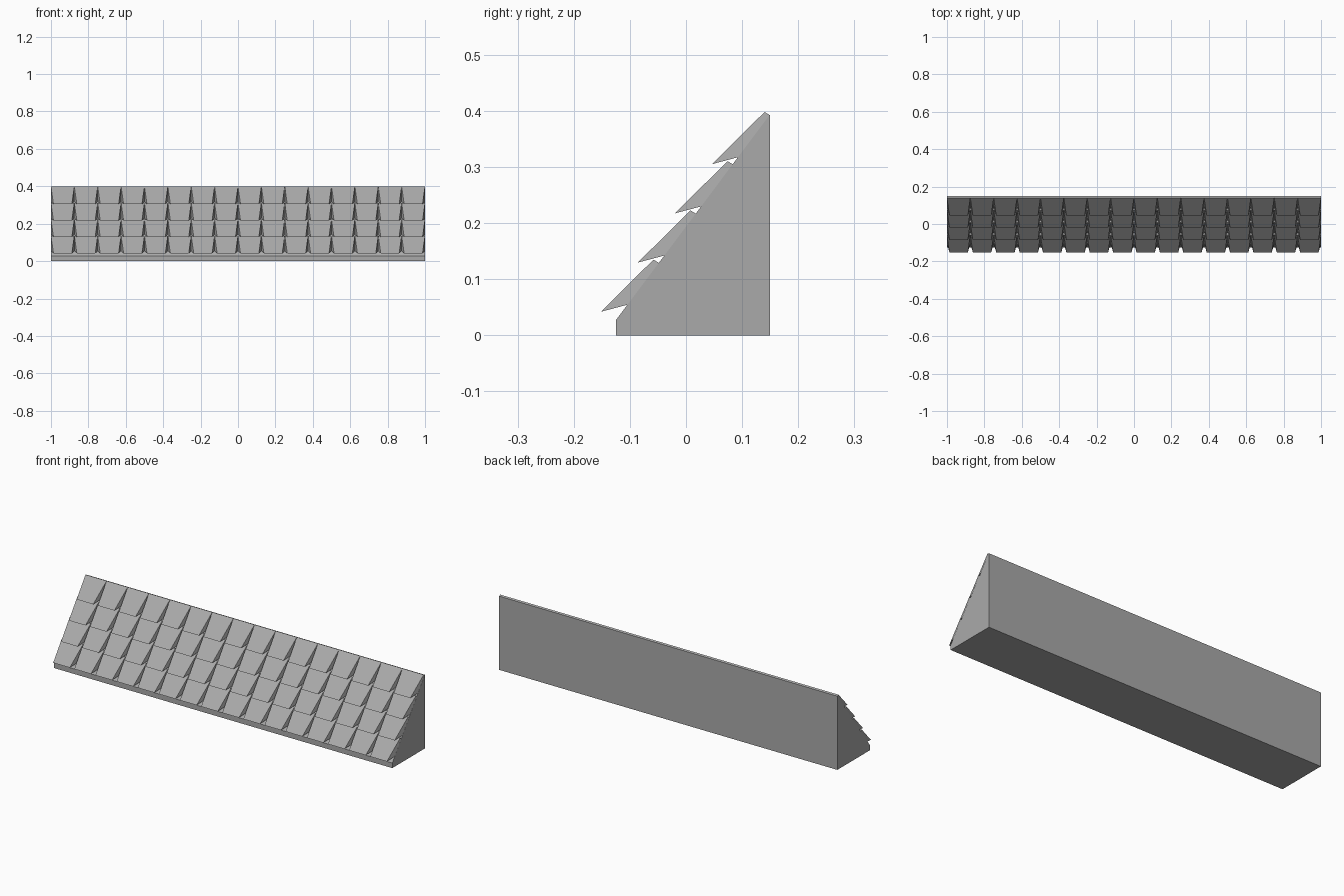
import bpy
import bmesh

cube = bpy.data.objects.get("Cube")
if cube:
    bpy.data.objects.remove(cube, do_unlink=True)

COLUMNS, ROWS = 16, 4
WIDTH = 2.0 / COLUMNS
STEP_Y, STEP_Z = 0.066, 0.0877

grey = bpy.data.materials.new("slate_grey")
grey.use_nodes = True
grey.diffuse_color = (0.4, 0.4, 0.4, 1)
grey.node_tree.nodes["Principled BSDF"].inputs["Base Color"].default_value = grey.diffuse_color


def add_prism(bm, profile, centre=0.0):
    """Join a (half_width, y, z) outline to its mirror image across x."""
    left = [bm.verts.new((centre - h, y, z)) for h, y, z in profile]
    right = [bm.verts.new((centre + h, y, z)) for h, y, z in profile]
    bm.faces.new(left[::-1])
    bm.faces.new(right)
    for i in range(len(profile)):
        j = (i + 1) % len(profile)
        bm.faces.new((left[i], left[j], right[j], right[i]))


def finish(name, bm):
    bmesh.ops.recalc_face_normals(bm, faces=bm.faces)
    mesh = bpy.data.meshes.new(name)
    bm.to_mesh(mesh)
    bm.free()
    mesh.materials.append(grey)
    bpy.context.collection.objects.link(bpy.data.objects.new(name, mesh))


# Sloping solid under the shingles
bm = bmesh.new()
add_prism(bm, [(1, -0.125, 0), (1, 0.15, 0), (1, 0.15, 0.394), (1, -0.125, 0.027)])
finish("roof_body", bm)

# Rows of wedge shingles, each narrowing towards its raised lower lip
half = WIDTH / 2
shingle = [(half - 0.0135, -0.152, 0.042), (half, -0.103, 0.055),
           (half, -0.048, 0.129), (half, -0.058, 0.135)]
for row in range(ROWS):
    bm = bmesh.new()
    outline = [(h, y + row * STEP_Y, z + row * STEP_Z) for h, y, z in shingle]
    for column in range(COLUMNS):
        add_prism(bm, outline, -1 + (column + 0.5) * WIDTH)
    finish(f"shingle_row_{row + 1}", bm)
